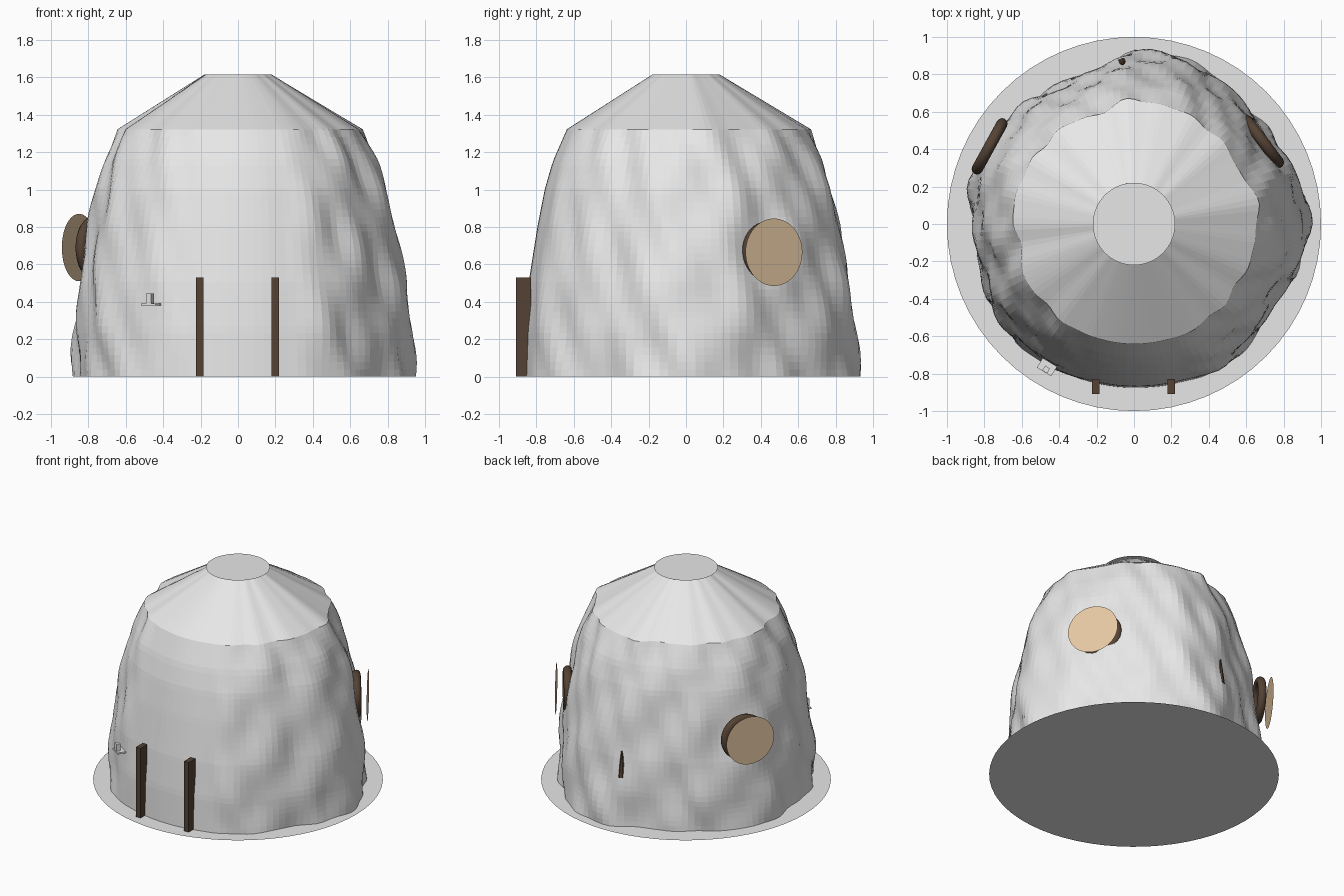
import bpy
import bmesh
import math
from mathutils import Vector

cube = bpy.data.objects.get("Cube")
if cube:
    bpy.data.objects.remove(cube, do_unlink=True)


def material(name, rgb):
    mat = bpy.data.materials.new(name)
    mat.use_nodes = True
    mat.diffuse_color = (*rgb, 1)
    mat.node_tree.nodes["Principled BSDF"].inputs["Base Color"].default_value = (*rgb, 1)
    return mat


PLASTER = material("pale_plaster", (0.8, 0.8, 0.8))
WOOD = material("dark_wood", (0.09, 0.055, 0.035))
PANE = material("tan_pane", (0.78, 0.57, 0.36))

WALL_TOP, ROOF_TOP = 1.32, 1.615
SEGMENTS, ROWS = 120, 34

# Base outline radius every 15 degrees, starting at +x
OUTLINE = [0.94, 0.915, 0.87, 0.865, 0.9, 0.93, 0.92, 0.85, 0.84, 0.87, 0.885, 0.9,
           0.86, 0.85, 0.88, 0.885, 0.885, 0.875, 0.875, 0.88, 0.905, 0.88, 0.86, 0.91]
# Height and taper of the wall
TAPER = [(0, 1), (0.25, 0.99), (0.5, 0.96), (0.8, 0.905), (1, 0.86), (1.15, 0.81), (1.32, 0.725)]


def taper(z):
    for (z0, f0), (z1, f1) in zip(TAPER, TAPER[1:]):
        if z <= z1:
            return f0 + (f1 - f0) * (z - z0) / (z1 - z0)
    return TAPER[-1][1]


def wall_radius(a, z):
    step = a / math.tau * len(OUTLINE)
    i = math.floor(step)
    t = step - i
    t = t * t * (3 - 2 * t)
    n = len(OUTLINE)
    edge = OUTLINE[i % n] * (1 - t) + OUTLINE[(i + 1) % n] * t
    mean = 0.885
    r = taper(z) * (mean + (1 - 0.5 * z / WALL_TOP) * (edge - mean))
    # Rocky bumps and side bulge fade out on the smooth front
    front = abs((a + math.pi / 2 + math.pi) % math.tau - math.pi)
    rough = min(1, max(0, (front - 0.3) / 0.4))
    bulge = 0.012 * abs(math.cos(a)) * math.sin(math.pi * z / WALL_TOP)
    bump = (math.sin(13 * a + 5 * z + 1.5 * math.sin(4 * z))
            + 0.8 * math.sin(9 * a - 11 * z + 2)
            + 0.6 * math.sin(21 * a + 12 * z + 1))
    return r + rough * (bulge + 0.009 * bump)


def finish(obj, name, mat):
    obj.name = name
    obj.data.name = name
    obj.data.materials.clear()
    obj.data.materials.append(mat)
    return obj


def loft(name, rings, mat):
    bm = bmesh.new()
    loops = [[bm.verts.new(p) for p in ring] for ring in rings]
    for low, high in zip(loops, loops[1:]):
        for i in range(len(low)):
            j = (i + 1) % len(low)
            bm.faces.new((low[i], low[j], high[j], high[i]))
    bmesh.ops.recalc_face_normals(bm, faces=bm.faces)
    mesh = bpy.data.meshes.new(name)
    bm.to_mesh(mesh)
    bm.free()
    obj = bpy.data.objects.new(name, mesh)
    bpy.context.collection.objects.link(obj)
    return finish(obj, name, mat)


def ring(z, radius):
    angles = [math.tau * i / SEGMENTS for i in range(SEGMENTS)]
    return [(radius(a) * math.cos(a), radius(a) * math.sin(a), z) for a in angles]


def facing_rotation(normal):
    return Vector(normal).to_track_quat('Z', 'Y').to_euler()


def disc(name, radius, location, normal, mat):
    bpy.ops.mesh.primitive_circle_add(vertices=64, radius=radius, fill_type='NGON',
                                      location=location, rotation=facing_rotation(normal))
    return finish(bpy.context.object, name, mat)


def box(name, size, location, mat, turn=0):
    bpy.ops.mesh.primitive_cube_add(size=1, location=location, rotation=(0, 0, turn))
    obj = bpy.context.object
    obj.scale = size
    return finish(obj, name, mat)


# Rocky wall and sloping roof
levels = [WALL_TOP * k / ROWS for k in range(ROWS + 1)]
loft("rocky_wall", [ring(z, lambda a, z=z: wall_radius(a, z)) for z in levels], PLASTER)
loft("sloping_roof", [ring(WALL_TOP, lambda a: wall_radius(a, WALL_TOP) + 0.003),
                      ring(ROOF_TOP, lambda a: 0.18)], PLASTER)

# Flat ground plate and roof cap
disc("ground_plate", 1, (0, 0, 0), (0, 0, 1), PLASTER)
disc("roof_cap", 0.22, (0, 0, ROOF_TOP), (0, 0, 1), PLASTER)

# Door posts
for side, x in (("left", 0.2), ("right", -0.205)):
    box(side + "_door_post", (0.04, 0.08, 0.53), (x, -0.868, 0.266), WOOD)

# Round windows: wooden ring with a pane standing in front of it
windows = [("left", (0.69, 0.44, 0.665), (0.8, 0.6, 0), (0.765, 0.47, 0.665), (0.845, 0.535, 0)),
           ("right", (-0.772, 0.415, 0.69), (-0.875, 0.48, 0), (-0.85, 0.44, 0.69), (-0.86, 0.51, 0))]
for side, centre, facing, pane_centre, pane_facing in windows:
    bpy.ops.mesh.primitive_torus_add(major_segments=48, minor_segments=12, major_radius=0.138,
                                     minor_radius=0.03, location=centre,
                                     rotation=facing_rotation(facing))
    bpy.ops.object.shade_smooth()
    finish(bpy.context.object, side + "_window_ring", WOOD)
    disc(side + "_window_pane", 0.18, pane_centre, pane_facing, PANE)

# Wooden splinter poking through the back wall
angle = math.radians(94)
reach = wall_radius(angle, 0.46) - 0.006
bpy.ops.mesh.primitive_cone_add(vertices=8, radius1=0.03, radius2=0.005, depth=0.19,
                                location=(reach * math.cos(angle), reach * math.sin(angle), 0.46))
finish(bpy.context.object, "back_splinter", WOOD)

# Small ledge with a peg beside the door
box("wall_ledge", (0.09, 0.06, 0.012), (-0.465, -0.765, 0.386), PLASTER, math.radians(-31))
box("ledge_peg", (0.03, 0.03, 0.055), (-0.47, -0.778, 0.418), PLASTER, math.radians(-31))
